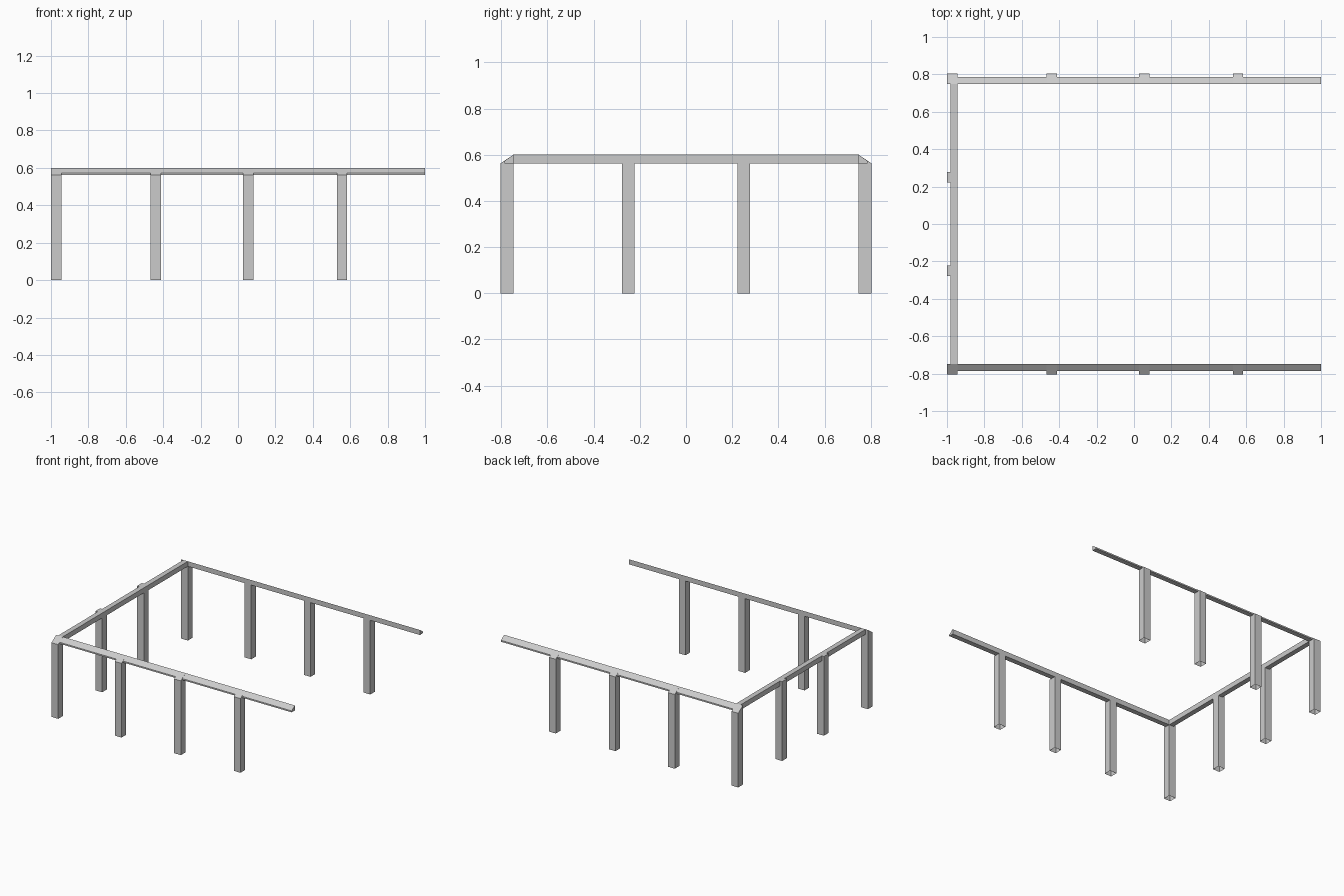
import bpy
import bmesh

cube = bpy.data.objects.get("Cube")
if cube:
    bpy.data.objects.remove(cube, do_unlink=True)

grey = bpy.data.materials.new("light grey")
grey.use_nodes = True
colour = (0.6, 0.6, 0.6, 1)
grey.diffuse_color = colour
grey.node_tree.nodes["Principled BSDF"].inputs["Base Color"].default_value = colour

TOP, EAVE, LIP = 0.6, 0.562, 0.573   # ridge, post shoulder and rail lip heights
W = 0.056                            # post width
OUT_X, OUT_Y = 1.0, 0.804            # outer faces of the posts
RAIL = 0.038                         # rail depth


def extrude_x(name, profile, x0, x1, open_bottom=False):
    """Extrude a (y, z) profile along x into a solid."""
    bm = bmesh.new()
    face = bm.faces.new([bm.verts.new((x0, y, z)) for y, z in profile])
    result = bmesh.ops.extrude_face_region(bm, geom=[face], use_keep_orig=True)
    moved = [v for v in result["geom"] if isinstance(v, bmesh.types.BMVert)]
    bmesh.ops.translate(bm, verts=moved, vec=(x1 - x0, 0, 0))
    bmesh.ops.recalc_face_normals(bm, faces=bm.faces)
    if open_bottom:
        base = [f for f in bm.faces if all(v.co.z < 0.001 for v in f.verts)]
        bmesh.ops.delete(bm, geom=base, context="FACES")
    mesh = bpy.data.meshes.new(name)
    bm.to_mesh(mesh)
    bm.free()
    mesh.materials.append(grey)
    obj = bpy.data.objects.new(name, mesh)
    bpy.context.collection.objects.link(obj)
    return obj


# Front and back runs: posts with outward sloping tops under a sloped rail
inner = OUT_Y - W
for side, s in (("front", -1), ("back", 1)):
    post = [(s * inner, 0), (s * OUT_Y, 0), (s * OUT_Y, EAVE), (s * inner, TOP)]
    for i, x in enumerate((-OUT_X + W / 2, -0.441, 0.056, 0.556)):
        name = f"{side}_post_{i}" if i else f"{side}_corner_post"
        extrude_x(name, post, x - W / 2, x + W / 2, True)
    lip = inner + RAIL
    rail = [(s * inner, EAVE), (s * lip, EAVE), (s * lip, LIP), (s * inner, TOP)]
    extrude_x(f"{side}_rail", rail, -OUT_X + W, OUT_X)

# Right end: flat-topped posts and a square rail joining the corners
for side, y in (("front", -0.25), ("back", 0.25)):
    square = [(y - W / 2, 0), (y + W / 2, 0), (y + W / 2, TOP), (y - W / 2, TOP)]
    extrude_x(f"end_post_{side}", square, -OUT_X, -OUT_X + W, True)
beam = [(-inner, EAVE), (inner, EAVE), (inner, TOP), (-inner, TOP)]
extrude_x("end_rail", beam, -OUT_X + W - RAIL, -OUT_X + W)
